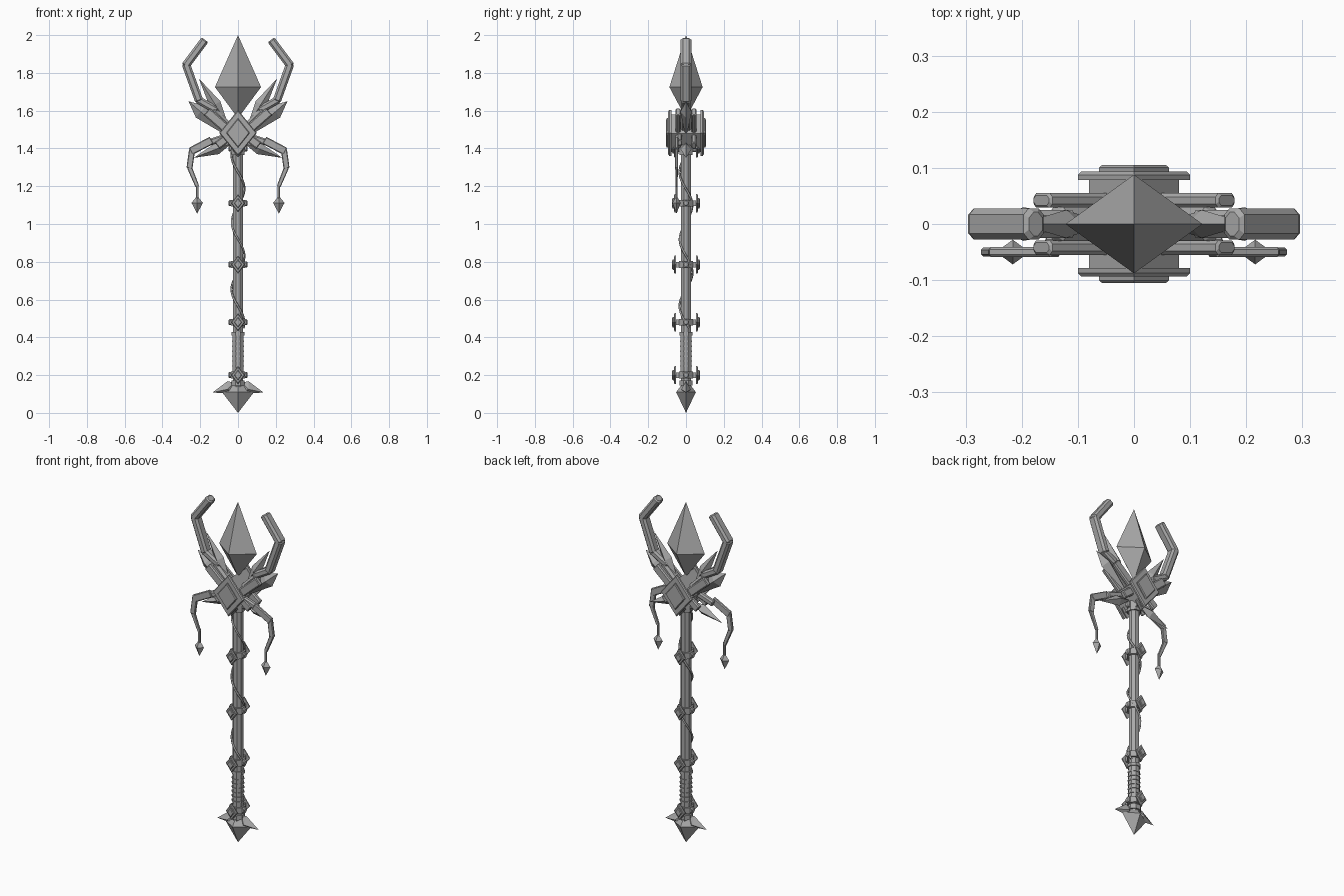
import bpy, bmesh, math
from mathutils import Vector

cube = bpy.data.objects.get("Cube")
if cube:
    bpy.data.objects.remove(cube)

metal = bpy.data.materials.new("grey metal")
metal.use_nodes = True
GREY = (0.4, 0.4, 0.4, 1)
metal.diffuse_color = GREY
metal.node_tree.nodes["Principled BSDF"].inputs["Base Color"].default_value = GREY


def hull(name, points):
    """Convex solid around the points."""
    bm = bmesh.new()
    for p in points:
        bm.verts.new(p)
    bmesh.ops.convex_hull(bm, input=bm.verts)
    bmesh.ops.dissolve_limit(bm, angle_limit=0.01, verts=bm.verts, edges=bm.edges)
    bmesh.ops.recalc_face_normals(bm, faces=bm.faces)
    mesh = bpy.data.meshes.new(name)
    bm.to_mesh(mesh)
    bm.free()
    mesh.materials.append(metal)
    ob = bpy.data.objects.new(name, mesh)
    bpy.context.collection.objects.link(ob)
    return ob


def bar(name, a, b, width, depth, y=0.0, side=1, taper=1.0):
    """Chamfered bar between two (x, z) points, depth along y."""
    a, b = Vector((a[0] * side, y, a[1])), Vector((b[0] * side, y, b[1]))
    axis = (b - a).normalized()
    across, out = axis.cross(Vector((0, 1, 0))), Vector((0, 1, 0))
    c = min(width, depth) * 0.25
    pts = []
    for end, sign, k in ((a, 1, 1.0), (b, -1, taper)):
        w, d = width / 2 * k, depth / 2 * k
        for inset, shrink in ((0, c * 0.6), (c * 0.6, 0)):
            for u, v in ((w, d - c), (w - c, d)):
                u, v = max(u - shrink, 0.001), max(v - shrink, 0.001)
                for i in (1, -1):
                    for j in (1, -1):
                        pts.append(end + axis * inset * sign + across * u * i + out * v * j)
    return hull(name, pts)


def spike(name, base, tip, belly, width, depth, y=0.0, side=1):
    """Four-sided blade, widest at the fraction belly of its length."""
    a, b = Vector((base[0] * side, y, base[1])), Vector((tip[0] * side, y, tip[1]))
    mid = a.lerp(b, belly)
    across = (b - a).normalized().cross(Vector((0, 1, 0))) * width
    out = Vector((0, depth, 0))
    return hull(name, [a, b, mid + across, mid - across, mid + out, mid - out])


def prism(name, radius, z0, z1, sides=8):
    turn = math.pi / sides
    return hull(name, [(radius * math.cos(turn * (2 * i + 1)), radius * math.sin(turn * (2 * i + 1)), z)
                       for i in range(sides) for z in (z0, z1)])


def diamond(name, z, w, h, y0, y1, edge):
    """Diamond plate whose outer face is slightly smaller than its rim."""
    ym = y0 + (y1 - y0) * 0.6
    pts = []
    for y, k in ((y0, 1), (ym, 1), (y1, 1 - edge)):
        pts += [(w * k, y, z), (-w * k, y, z), (0, y, z + h * k), (0, y, z - h * k)]
    return hull(name, pts)


# Shaft and grip
prism("shaft", 0.029, 0.12, 1.45)
prism("grip", 0.031, 0.2, 0.42)
prism("grip_top_ring", 0.037, 0.41, 0.428)
for i in range(6):
    prism("grip_wrap", 0.035, 0.245 + i * 0.026, 0.252 + i * 0.026)
prism("neck_collar", 0.038, 1.365, 1.395)

# Rings with small diamonds front and back
for z in (0.2, 0.48, 0.785, 1.11, 1.4):
    prism("ring", 0.04, z - 0.018, z + 0.018)
    bar("ring_side_studs", (-0.05, z), (0.05, z), 0.032, 0.03)
    for s in (1, -1):
        hull("ring_stud", [(x, s * y, z + h) for x in (-0.014, 0.014)
                           for y in (0.03, 0.06) for h in (-0.014, 0.014)])
        diamond("ring_diamond", z, 0.037, 0.048, s * 0.054, s * 0.064, 0.15)
        diamond("ring_diamond_centre", z, 0.021, 0.028, s * 0.064, s * 0.073, 0.2)

# Vine winding down the shaft
curve = bpy.data.curves.new("vine", "CURVE")
curve.dimensions = "3D"
curve.bevel_depth = 0.006
curve.bevel_resolution = 0
spline = curve.splines.new("POLY")
steps = 60
spline.points.add(steps)
for i, p in enumerate(spline.points):
    z = 1.38 - 0.93 * i / steps
    a = (1.275 - z) / 0.355 * math.tau - math.pi / 2
    p.co = (0.034 * math.cos(a), 0.034 * math.sin(a), z, 1)
curve.materials.append(metal)
bpy.context.collection.objects.link(bpy.data.objects.new("vine", curve))

# Large crystal
hull("crystal", [(0, 0, 2), (0, 0, 1.56), (0.122, 0, 1.725), (-0.122, 0, 1.725),
                 (0, 0.088, 1.725), (0, -0.088, 1.725)])

# Head core with layered diamond plates
diamond("head_core", 1.48, 0.08, 0.1, -0.08, 0.08, 0)
for s in (1, -1):
    diamond("head_plate", 1.482, 0.1, 0.122, s * 0.078, s * 0.094, 0.06)
    diamond("head_plate_centre", 1.482, 0.062, 0.078, s * 0.094, s * 0.105, 0.08)

for s in (1, -1):
    # Upper claw
    bar("claw_root", (0.04, 1.5), (0.14, 1.6), 0.05, 0.06, side=s)
    bar("claw_knuckle", (0.11, 1.6), (0.215, 1.66), 0.04, 0.05, side=s)
    bar("claw_middle", (0.205, 1.65), (0.277, 1.85), 0.044, 0.056, side=s)
    bar("claw_tip", (0.28, 1.835), (0.175, 1.975), 0.044, 0.056, side=s)
    # Braces on both faces of the head
    for y in (0.042, -0.042):
        bar("head_brace", (0.0, 1.45), (0.165, 1.595), 0.05, 0.026, y, s)
        bar("lower_brace", (0.0, 1.5), (0.11, 1.415), 0.045, 0.026, y, s)
    # Blades fanning from the head
    spike("upper_blade", (0.05, 1.52), (0.207, 1.77), 0.45, 0.032, 0.025, side=s)
    spike("side_blade", (0.03, 1.45), (0.262, 1.65), 0.72, 0.04, 0.03, side=s)
    spike("lower_blade", (0.03, 1.43), (0.235, 1.35), 0.4, 0.03, 0.03, side=s)
    # Hanging tendril with a bead
    bar("tendril_root", (0.04, 1.47), (0.155, 1.43), 0.035, 0.03, -0.035, s)
    bar("tendril_upper", (0.14, 1.443), (0.25, 1.385), 0.042, 0.018, -0.05, s)
    bar("tendril_middle", (0.243, 1.395), (0.257, 1.295), 0.032, 0.016, -0.05, s)
    bar("tendril_lower", (0.257, 1.3), (0.216, 1.2), 0.026, 0.014, -0.05, s, 0.8)
    bar("tendril_cord", (0.216, 1.215), (0.216, 1.12), 0.014, 0.012, -0.05, s)
    spike("bead", (0.216, 1.15), (0.216, 1.055), 0.4, 0.03, 0.022, -0.05, s)

# Pommel
prism("pommel_collar", 0.038, 0.145, 0.172)
hull("pommel_crystal", [(0, 0, 0), (0, 0, 0.18), (0.085, 0, 0.11), (-0.085, 0, 0.11),
                        (0, 0.052, 0.11), (0, -0.052, 0.11)])
for s in (1, -1):
    hull("pommel_spike", [(0.135 * s, 0, 0.108), (0.02 * s, 0, 0.1), (0.055 * s, 0, 0.168),
                          (0.02 * s, 0, 0.16), (0.055 * s, 0.025, 0.125), (0.055 * s, -0.025, 0.125)])
